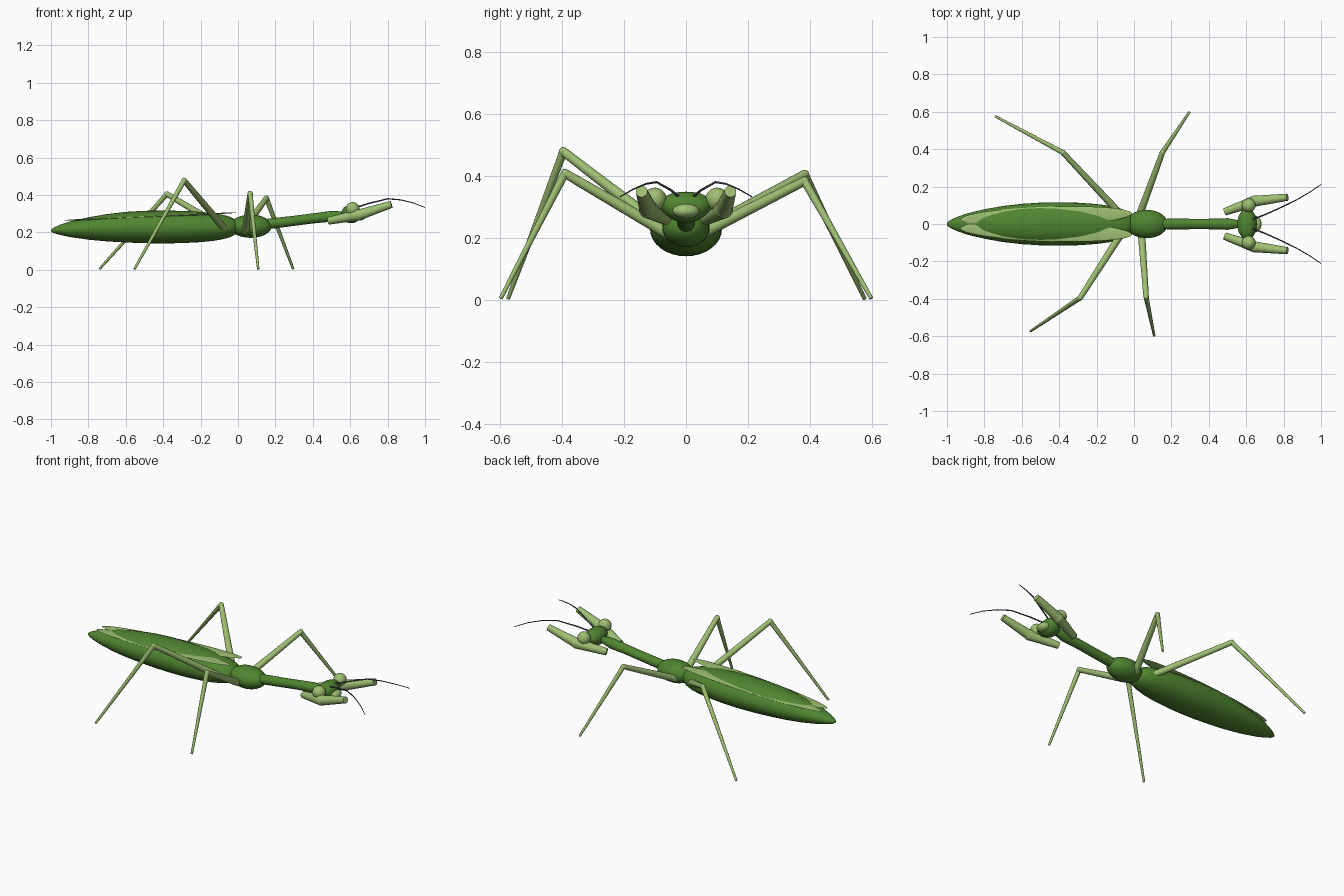
import bpy, bmesh, math
from mathutils import Vector, Matrix

if "Cube" in bpy.data.objects:
    bpy.data.objects.remove(bpy.data.objects["Cube"])


def material(name, rgb):
    m = bpy.data.materials.new(name)
    m.diffuse_color = (*rgb, 1)
    m.use_nodes = True
    m.node_tree.nodes["Principled BSDF"].inputs["Base Color"].default_value = m.diffuse_color
    return m


GREEN = material("leaf_green", (0.08, 0.235, 0.03))
LIGHT = material("pale_green", (0.34, 0.52, 0.17))
GREY = material("antenna_grey", (0.09, 0.075, 0.10))


def finish(bm, name, mat):
    bmesh.ops.recalc_face_normals(bm, faces=bm.faces)
    mesh = bpy.data.meshes.new(name)
    bm.to_mesh(mesh)
    bm.free()
    mesh.materials.append(mat)
    ob = bpy.data.objects.new(name, mesh)
    bpy.context.collection.objects.link(ob)
    bpy.context.view_layer.objects.active = ob
    ob.select_set(True)
    bpy.ops.object.shade_smooth_by_angle(angle=math.radians(40))
    ob.select_set(False)
    return ob


def loft(name, rings, mat, n=32):
    """Skin along x through elliptical rings (x, z, half width, half height)."""
    bm = bmesh.new()
    loops = []
    for x, z, ry, rz in rings:
        loops.append([bm.verts.new((x, ry * math.cos(a), z + rz * math.sin(a)))
                      for a in (2 * math.pi * i / n for i in range(n))])
    for a, b in zip(loops, loops[1:]):
        for i in range(n):
            j = (i + 1) % n
            bm.faces.new((a[i], a[j], b[j], b[i]))
    bm.faces.new(loops[0])
    bm.faces.new(loops[-1])
    return finish(bm, name, mat)


def ellipsoid(name, center, size, mat, rot=None, flare=0):
    bm = bmesh.new()
    bmesh.ops.create_uvsphere(bm, u_segments=32, v_segments=18, radius=1)
    for v in bm.verts:
        v.co.y *= 1 + flare * v.co.z
    m = Matrix.Translation(center) @ (rot or Matrix()) @ Matrix.Diagonal((*size, 1))
    bm.transform(m)
    return finish(bm, name, mat)


def limb(name, p, q, r1, r2, mat):
    """Tapered round segment from p to q."""
    p, q = Vector(p), Vector(q)
    d = q - p
    bm = bmesh.new()
    bmesh.ops.create_cone(bm, cap_ends=True, segments=16, radius1=r1, radius2=r2, depth=d.length)
    bm.transform(Matrix.Translation((p + q) / 2) @ d.to_track_quat('Z', 'Y').to_matrix().to_4x4())
    return finish(bm, name, mat)


# Abdomen: long body with a narrow rear tip
profile = [(-1.0, .21, .06), (-.985, .211, .17), (-.95, .214, .31), (-.9, .217, .47),
           (-.8, .221, .68), (-.7, .225, .83), (-.6, .228, .93), (-.5, .229, .985),
           (-.4, .229, 1), (-.3, .229, .98), (-.2, .229, .92), (-.13, .229, .84),
           (-.08, .229, .74), (-.04, .229, .61), (-.015, .229, .45), (0, .229, .2)]
loft("abdomen", [(x, z, .116 * s, .088 * s) for x, z, s in profile], GREEN)

# Thorax and neck
ellipsoid("thorax", (.068, 0, .233), (.112, .076, .062), GREEN)
loft("neck", [(.12, .242, .026, .026), (.2, .25, .029, .028), (.3, .262, .028, .027),
              (.4, .275, .028, .027), (.5, .286, .031, .029), (.54, .291, .024, .022),
              (.6, .297, .012, .012)], GREEN)

# Head: wide at the top, with a mouth in front
ellipsoid("head", (.605, 0, .299), (.053, .082, .05), GREEN, flare=.2)
ellipsoid("mouth", (.648, 0, .287), (.034, .043, .024), LIGHT)

for side, s in (("left", 1), ("right", -1)):
    ellipsoid(side + "_eye", (.613, s * .1, .325), (.037, .037, .037), LIGHT)

    # Wing: thin blade lying in the top of the abdomen
    turn = Matrix.Rotation(s * .035, 4, 'Z') @ Matrix.Rotation(-.044, 4, 'Y')
    ellipsoid(side + "_wing", (-.47, s * .04, .285), (.46, .052, .006), LIGHT, turn)

    # Folded foreleg
    elbow = (.645, s * .122, .293)
    limb(side + "_foreleg_upper", (.485, s * .065, .262), elbow, .02, .03, LIGHT)
    ellipsoid(side + "_foreleg_elbow", elbow, (.03, .03, .03), LIGHT)
    limb(side + "_foreleg_lower", elbow, (.82, s * .143, .35), .029, .019, LIGHT)

    # Antenna: thin curved feeler
    path = [(.635, .025, .335), (.7, .05, .355), (.8, .095, .38), (.87, .13, .374),
            (.94, .17, .357), (1.0, .212, .333)]
    curve = bpy.data.curves.new(side + "_antenna", 'CURVE')
    curve.dimensions = '3D'
    curve.bevel_depth = .004
    curve.bevel_resolution = 2
    curve.use_fill_caps = True
    spline = curve.splines.new('POLY')
    spline.points.add(len(path) - 1)
    for i, (pt, (x, y, z)) in enumerate(zip(spline.points, path)):
        pt.co = (x, s * y, z, 1)
        pt.radius = 1.1 - .12 * i
    curve.materials.append(GREY)
    bpy.context.collection.objects.link(bpy.data.objects.new(side + "_antenna", curve))

# Walking legs: hip, knee, foot
legs = {
    "back_left": ((-.06, .04, .215), (-.38, .382, .405), (-.74, .575, .005)),
    "front_left": ((.03, .05, .215), (.152, .382, .383), (.295, .597, .005)),
    "back_right": ((-.06, -.04, .205), (-.288, -.395, .478), (-.553, -.573, .005)),
    "front_right": ((.04, -.05, .21), (.065, -.39, .408), (.108, -.597, .005)),
}
for name, (hip, knee, foot) in legs.items():
    limb(name + "_thigh", hip, knee, .02, .0145, LIGHT)
    ellipsoid(name + "_knee", knee, (.0145,) * 3, LIGHT)
    limb(name + "_shin", knee, foot, .0135, .0065, LIGHT)
